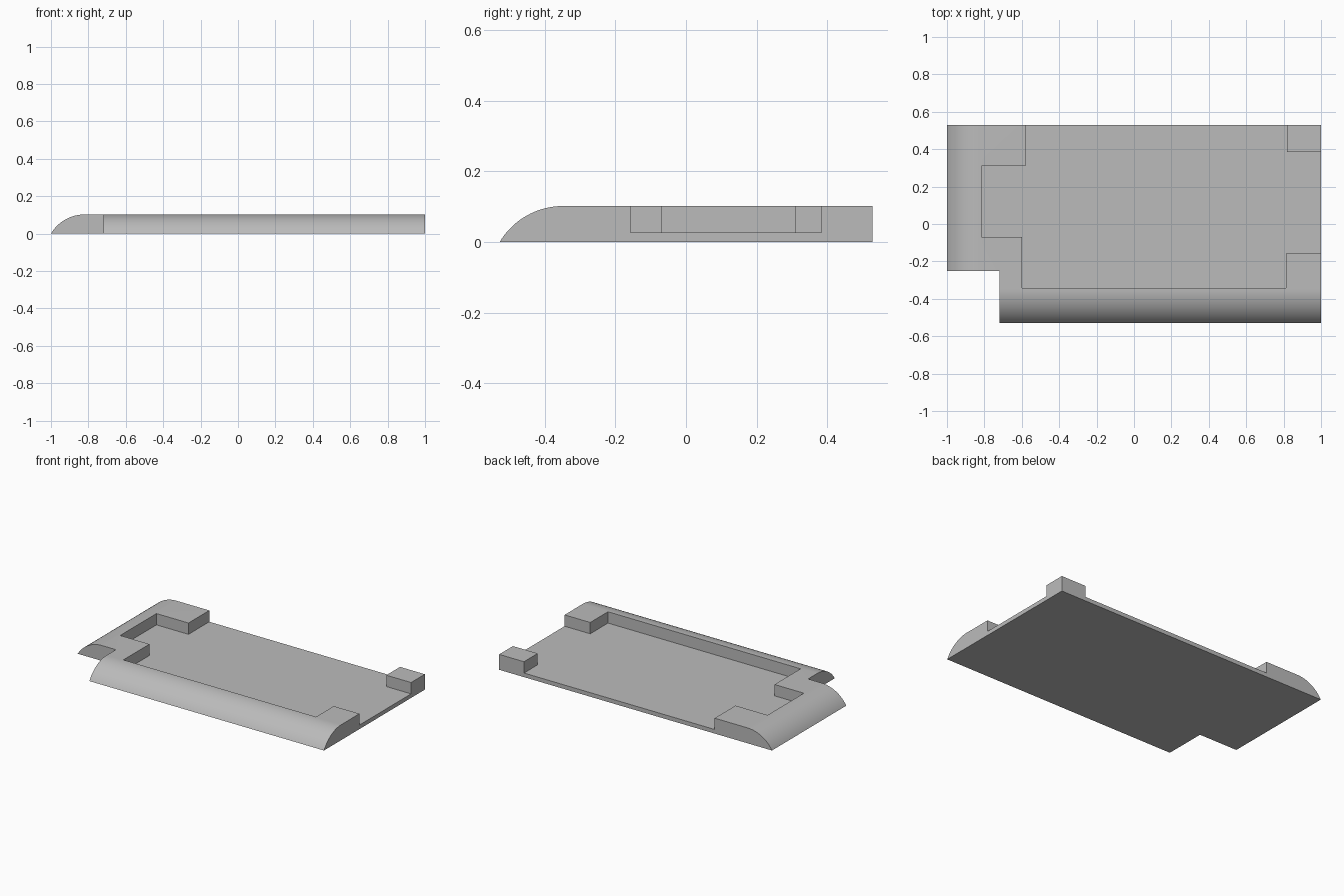
import bpy
import math
from mathutils import Vector

cube = bpy.data.objects.get("Cube")
if cube:
    bpy.data.objects.remove(cube, do_unlink=True)

HX, HY = 1.0, 0.528        # half length and half depth
TOP, FLOOR = 0.102, 0.027  # rim height and tray floor height
RUN = 0.18                 # width of the rounded edge

grey = bpy.data.materials.new("plain grey")
grey.use_nodes = True
colour = (0.5, 0.5, 0.5, 1)
grey.diffuse_color = colour
grey.node_tree.nodes["Principled BSDF"].inputs["Base Color"].default_value = colour


def prism(name, outline, place, start, end):
    """Extrude a closed outline; place(u, v, w) maps it into the scene."""
    n = len(outline)
    verts = [place(u, v, w) for w in (start, end) for u, v in outline]
    faces = [tuple(reversed(range(n))), tuple(range(n, 2 * n))]
    faces += [(i, (i + 1) % n, (i + 1) % n + n, i + n) for i in range(n)]
    # keep the normals outward when the mapping mirrors the outline
    a, b, c = (Vector(place(*axis)) for axis in ((1, 0, 0), (0, 1, 0), (0, 0, 1)))
    if a.cross(b).dot(c) < 0:
        faces = [tuple(reversed(f)) for f in faces]
    mesh = bpy.data.meshes.new(name)
    mesh.from_pydata(verts, [], faces)
    mesh.materials.append(grey)
    obj = bpy.data.objects.new(name, mesh)
    bpy.context.collection.objects.link(obj)
    return obj


def rounded_profile(low, high):
    """Slab section whose low end rises in an arc to the flat top."""
    radius = (RUN ** 2 + TOP ** 2) / (2 * TOP)
    sweep = math.asin(RUN / radius)
    steps = 20
    arc = []
    for i in range(steps + 1):
        a = sweep * (1 - i / steps)
        arc.append((low + RUN - radius * math.sin(a),
                    TOP - radius + radius * math.cos(a)))
    arc[0] = (low, 0)
    return [(high, 0), (high, TOP)] + arc[::-1]


def cut(target, tool, operation):
    mod = target.modifiers.new(operation.title(), "BOOLEAN")
    mod.operation, mod.solver, mod.object = operation, "EXACT", tool
    bpy.context.view_layer.objects.active = target
    bpy.ops.object.modifier_apply(modifier=mod.name)
    bpy.data.objects.remove(tool, do_unlink=True)


# Slab rounded along the front
tray = prism("tray", rounded_profile(-HY, HY),
             lambda u, v, w: (w, u, v), -HX - 0.1, HX)

# Rounded right-hand end
end_round = prism("end_round", rounded_profile(-HX, HX + 0.1),
                  lambda u, v, w: (u, w, v), -HY - 0.1, HY + 0.1)
# Overshoot the base so only the rounded end trims the slab
for vert in end_round.data.vertices:
    if vert.co.z < 0.0001 and vert.co.x > 0:
        vert.co.z = 0
cut(tray, end_round, "INTERSECT")


def flat(u, v, w):
    return (u, v, w)


# Square notch at the front corner
notch = prism("notch", [(-1.2, -0.8), (-0.72, -0.8), (-0.72, -0.25), (-1.2, -0.25)],
              flat, -0.1, 0.3)
cut(tray, notch, "DIFFERENCE")

# Stepped recess, open at the back and the left end
recess = prism("recess", [
    (-0.58, 0.7), (-0.58, 0.31), (-0.815, 0.31), (-0.815, -0.07),
    (-0.6, -0.07), (-0.6, -0.343), (0.812, -0.343), (0.812, -0.157),
    (1.2, -0.157), (1.2, 0.384), (0.818, 0.384), (0.818, 0.7)],
    flat, FLOOR, 0.3)
cut(tray, recess, "DIFFERENCE")

# Smooth arcs with crisp corners
bpy.ops.object.select_all(action="DESELECT")
tray.select_set(True)
bpy.context.view_layer.objects.active = tray
bpy.ops.object.shade_smooth_by_angle(angle=math.radians(30))
